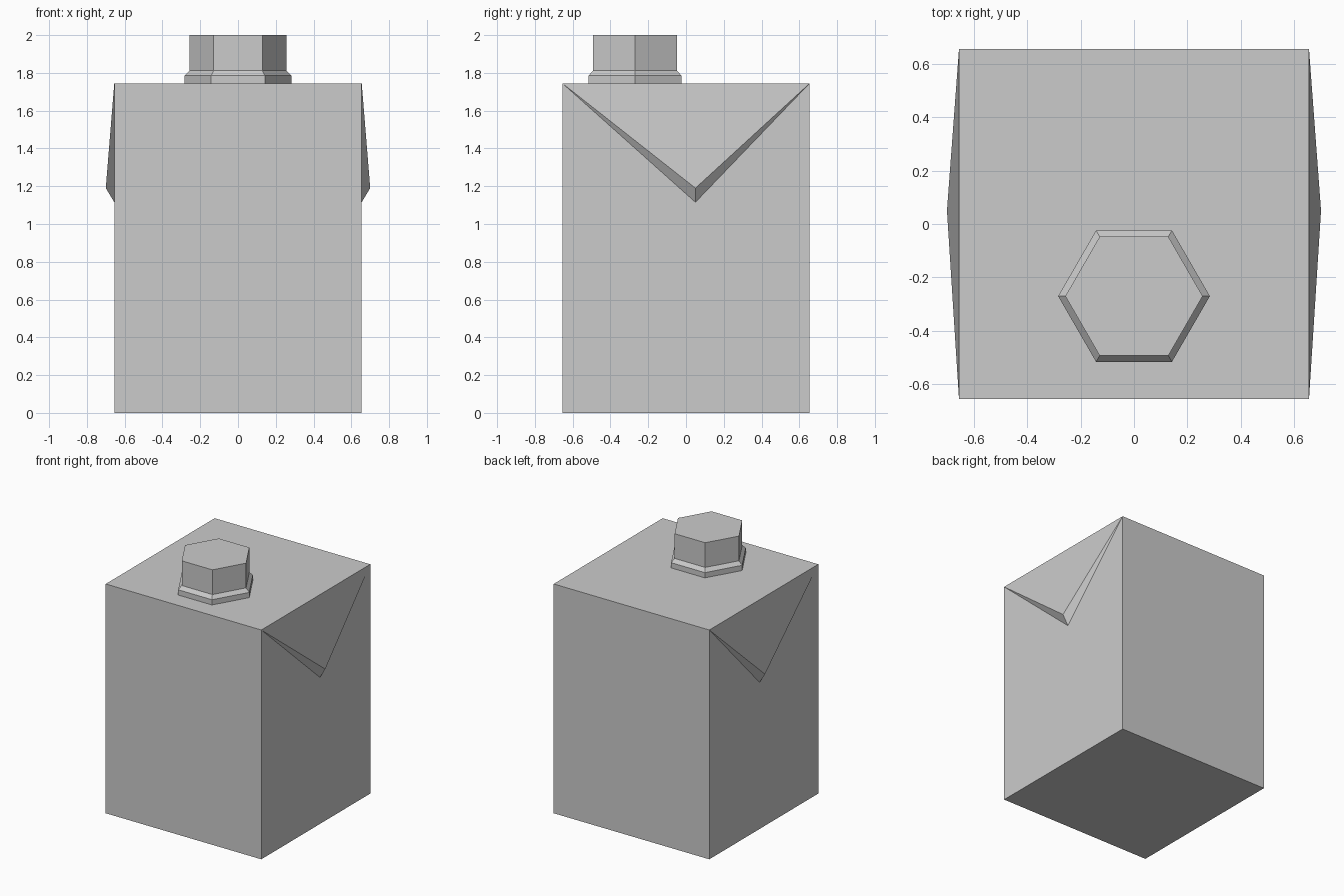
import bpy
import bmesh
from math import cos, sin, pi

default = bpy.data.objects.get("Cube")
if default:
    bpy.data.objects.remove(default, do_unlink=True)

HALF, TOP = 0.655, 1.745  # carton half width and height

grey = bpy.data.materials.new("light_grey")
grey.use_nodes = True
colour = (0.6, 0.6, 0.6, 1)
grey.diffuse_color = colour
grey.node_tree.nodes["Principled BSDF"].inputs["Base Color"].default_value = colour


def finish(name, bm):
    bmesh.ops.recalc_face_normals(bm, faces=bm.faces)
    mesh = bpy.data.meshes.new(name)
    bm.to_mesh(mesh)
    bm.free()
    mesh.materials.append(grey)
    obj = bpy.data.objects.new(name, mesh)
    bpy.context.collection.objects.link(obj)
    return obj


# Carton body
bm = bmesh.new()
bmesh.ops.create_cube(bm, size=1)
for v in bm.verts:
    v.co.x *= 2 * HALF
    v.co.y *= 2 * HALF
    v.co.z = (v.co.z + 0.5) * TOP
finish("carton_body", bm)

# Folded triangular ear on each side
for side, name in ((1, "left_ear"), (-1, "right_ear")):
    bm = bmesh.new()
    front, back, tip, fold = [bm.verts.new((side * x, y, z)) for x, y, z in (
        (HALF, -HALF, TOP), (HALF, HALF, TOP), (0.70, 0.05, 1.19), (HALF, 0.05, 1.115))]
    for face in ((front, back, tip), (front, tip, fold), (back, fold, tip), (front, fold, back)):
        bm.faces.new(face)
    finish(name, bm)

# Hexagonal screw cap with a flared collar, as stacked rings
bm = bmesh.new()
rings = []
for radius, z in ((0.284, TOP), (0.284, 1.785), (0.257, 1.812), (0.257, 2.0)):
    rings.append([bm.verts.new((radius * cos(i * pi / 3), radius * sin(i * pi / 3) - 0.27, z))
                  for i in range(6)])
for low, high in zip(rings, rings[1:]):
    for i in range(6):
        j = (i + 1) % 6
        bm.faces.new((low[i], low[j], high[j], high[i]))
bm.faces.new(rings[0])
bm.faces.new(rings[-1])
finish("screw_cap", bm)
